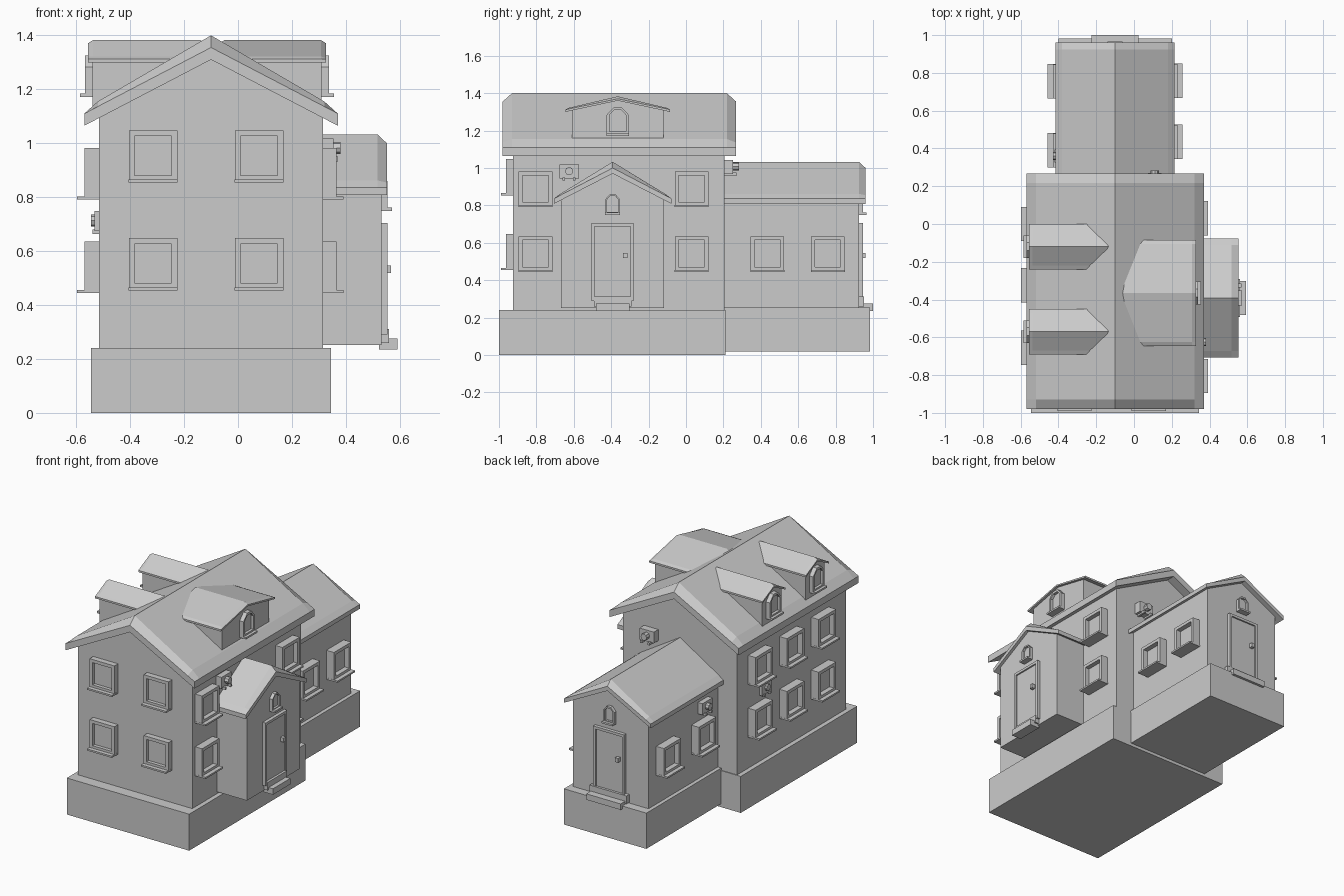
import bpy, bmesh
from math import radians, cos, sin, pi
from mathutils import Matrix

if "Cube" in bpy.data.objects:
    bpy.data.objects.remove(bpy.data.objects["Cube"])

# Parts are drawn facing -y (x right, z up, wall plane y = 0), then turned into place.
FRONT, RIGHT, BACK, LEFT = 0, 90, 180, -90


def face_at(x, y, turn):
    return Matrix.Translation((x, y, 0)) @ Matrix.Rotation(radians(turn), 4, 'Z')


def loft(name, rings, M, closed=False):
    """Join rings of 3D points; cap the ends, or close the loop."""
    bm = bmesh.new()
    vs = [[bm.verts.new(M @ Matrix.Translation(p).translation) for p in r] for r in rings]
    n = len(rings[0])
    pairs = list(zip(vs, vs[1:])) + ([(vs[-1], vs[0])] if closed else [])
    for a, b in pairs:
        for i in range(n):
            j = (i + 1) % n
            bm.faces.new((a[i], a[j], b[j], b[i]))
    if not closed:
        bm.faces.new(vs[0])
        bm.faces.new(vs[-1])
    bmesh.ops.recalc_face_normals(bm, faces=bm.faces)
    me = bpy.data.meshes.new(name)
    bm.to_mesh(me)
    bm.free()
    ob = bpy.data.objects.new(name, me)
    bpy.context.collection.objects.link(ob)
    return ob


def prism(name, pts, y0, y1, M):
    return loft(name, [[(x, y, z) for x, z in pts] for y in (y0, y1)], M)


def rect(x0, x1, z0, z1):
    return [(x0, z0), (x1, z0), (x1, z1), (x0, z1)]


def box(name, x0, x1, y0, y1, z0, z1, M=Matrix()):
    return prism(name, rect(x0, x1, z0, z1), y0, y1, M)


def frame(name, outer, inner, y0, y1, M):
    rings = [(outer, y0), (outer, y1), (inner, y1), (inner, y0)]
    return loft(name, [[(x, y, z) for x, z in p] for p, y in rings], M, closed=True)


def window(name, u, z0, z1, M, depth=0.055, w=0.09, b=0.021):
    frame(name + "_frame", rect(u - w, u + w, z0, z1),
          rect(u - w + b, u + w - b, z0 + b, z1 - b), 0.01, -depth, M)
    box(name + "_pane", u - w + b, u + w - b, 0.01, -depth * 0.4, z0 + b, z1 - b, M)
    box(name + "_sill", u - w - .001, u + w + .001, 0.01, -depth - 0.027, z0 - 0.006, z0 + 0.005, M)


def gable_window(name, w, z0, z1, M, depth=0.022):
    def shape(k):
        return [(-w + k, z0 + k), (w - k, z0 + k), (w - k, z1 - w * .7), (w * .35, z1 - k),
                (-w * .35, z1 - k), (-w + k, z1 - w * .7)]
    b = w * 0.27
    frame(name + "_frame", shape(0), shape(b), 0.01, -depth, M)
    prism(name + "_pane", shape(b), 0.01, -depth * 0.35, M)
    box(name + "_sill", -w, w, 0.01, -depth - 0.018, z0 - 0.006, z0 + 0.006, M)


def door(name, M, step_w, out):
    frame(name + "_frame", rect(-.112, .112, .29, .705), rect(-.096, .096, .305, .688), .01, -.022, M)
    box(name + "_slab", -.096, .096, .01, -.012, .305, .688, M)
    box(name + "_handle", .055, .078, 0, -.036, .518, .546, M)
    box(name + "_threshold", -step_w - .01, step_w + .01, .01, -.028, .26, .312, M)
    box(name + "_step", -step_w, step_w, .01, -out, .236, .275, M)


def gable_roof(name, w, y0, y1, eave, apex, inset, M):
    """Gabled slab with chamfered upper edges. eave=(under, top, inset top), apex=(under, end, ridge)."""
    wi = w - inset
    under = [(-w, eave[0]), (0, apex[0]), (w, eave[0])]
    ze = eave[1] + (apex[1] - eave[1]) * inset / w
    end = under + [(w, eave[1]), (wi, ze), (0, apex[1]), (-wi, ze), (-w, eave[1])]
    mid = under + [(w, eave[1]), (wi, eave[2]), (0, apex[2]), (-wi, eave[2]), (-w, eave[1])]
    stations = [(y0, end), (y0 + inset, mid), (y1 - inset, mid), (y1, end)]
    return loft(name, [[(x, y, z) for x, z in p] for y, p in stations], M)


def gable_walls(name, hw, y0, y1, z0, side, top, M):
    return prism(name, [(-hw, z0), (hw, z0), (hw, side), (0, top), (-hw, side)], y0, y1, M)


def wall_lamp(name, u, z, depth, M):
    """Boxy fixture with a round lens and two brackets."""
    d = depth
    box(name + "_body", u - .052, u + .052, .01, -d * .6, z - .036, z + .038, M)
    pts = [(u + .022 * cos(pi * i / 4), z + .003 + .022 * sin(pi * i / 4)) for i in range(8)]
    prism(name + "_lens", pts, 0, -d, M)
    for s in (-1, 1):
        box(name + "_bracket", u + s * .028 - .007, u + s * .028 + .007, 0, -d * .85, z - .047, z - .03, M)


# Main house: plinth, walls, roof
main = face_at(-0.1, 0, FRONT)
box("main_plinth", -.445, .445, -1, .21, 0, .24, main)
gable_walls("main_walls", .415, -.925, .205, .23, 1.1, 1.315, main)
gable_roof("main_roof", .47, -.98, .268, (1.065, 1.11, 1.155), (1.31, 1.355, 1.40), .05, main)

# Rear wing and side porch share one gabled shape
wing = face_at(-0.1, .925, BACK)
porch = face_at(.532, -.392, RIGHT)
box("wing_plinth", -.3, .3, -.058, .75, .02, .255, wing)
for name, M, length, over, step_w, out in (("wing", wing, .8, .035, .125, .075),
                                           ("porch", porch, .3, .02, .09, .06)):
    gable_walls(name + "_walls", .275, 0, length, .252, .835, .975, M)
    gable_roof(name + "_roof", .315, -over, length, (.808, .836, .862), (.97, 1.0, 1.033), .035, M)
    door(name + "_door", M, step_w, out)
    gable_window(name + "_gable_window", .04, .755, .86, M)

# Dormers
for name, M, w, hw, length in (("right_dormer", face_at(.31, -.365, RIGHT), .28, .245, .38),
                               ("left_dormer_a", face_at(-.54, -.12, LEFT), .12, .1, .42),
                               ("left_dormer_b", face_at(-.54, -.57, LEFT), .12, .1, .42)):
    gable_walls(name + "_walls", hw, 0, length, 1.1, 1.31, 1.362, M)
    gable_roof(name + "_roof", w, -.017, length, (1.3, 1.312, 1.322), (1.36, 1.37, 1.383), .02, M)
    gable_window(name + "_window", .06, 1.178, 1.325, M, .028)

# Main house windows, two storeys
front = face_at(0, -.925, FRONT)
right = face_at(.315, 0, RIGHT)
left = face_at(-.515, 0, LEFT)
back = face_at(0, .205, BACK)
for u in (-.315, .078):
    for z in (.46, .86):
        window("front_window", u, z, z + .188, front, .038)
for z in (.45, .797):
    for y in (-.805, .03):
        window("right_window", y, z, z + .185, right, .05)
    for y in (0, -.325, -.655):
        window("left_window", -y, z, z + .185, left)

# Wing windows
wing_right = face_at(.175, 0, RIGHT)
wing_left = face_at(-.375, 0, LEFT)
for y in (.435, .758):
    window("wing_right_window", y, .45, .635, wing_right)
for y in (.39, .755):
    window("wing_left_window", -y, .45, .635, wing_left)

# Wall fixtures
wall_lamp("right_lamp", -.625, .98, .065, right)
wall_lamp("back_lamp", -.11, 1.005, .078, back)
wall_lamp("left_lamp", .08, .71, .03, left)
wall_lamp("wing_lamp", -.36, .72, .055, wing_left)
